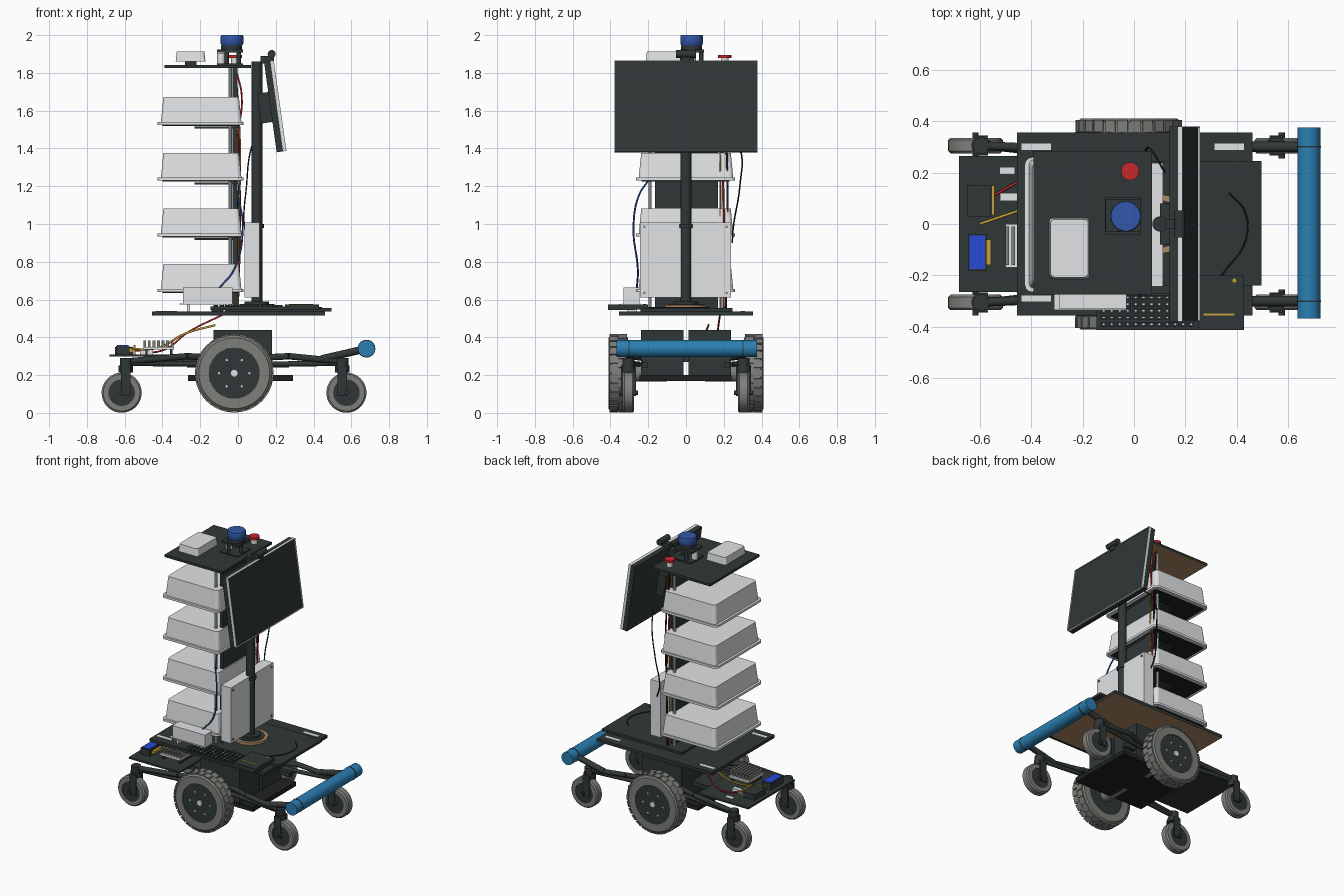
import bpy, bmesh, math
from mathutils import Vector, Matrix

cube = bpy.data.objects.get("Cube")
if cube:
    bpy.data.objects.remove(cube, do_unlink=True)


def material(name, r, g, b):
    m = bpy.data.materials.new(name)
    m.use_nodes = True
    m.diffuse_color = (r, g, b, 1)
    m.node_tree.nodes["Principled BSDF"].inputs["Base Color"].default_value = (r, g, b, 1)
    return m


DARK = material("charcoal", .029, .039, .037)
BLACK = material("black", .013, .015, .016)
LIGHT = material("light grey", .75, .77, .78)
TYRE = material("tyre grey", .21, .21, .195)
BLUE = material("sensor blue", .032, .095, .40)
CYAN = material("bumper blue", .024, .21, .45)
WOOD = material("wood brown", .42, .25, .125)
RED = material("red", .6, .02, .025)
YELLOW = material("yellow", .55, .36, .04)
VIVID = material("vivid blue", .02, .07, .68)


def finish(name, bm, *mats, smooth=False):
    bmesh.ops.recalc_face_normals(bm, faces=bm.faces)
    me = bpy.data.meshes.new(name)
    bm.to_mesh(me)
    bm.free()
    ob = bpy.data.objects.new(name, me)
    bpy.context.collection.objects.link(ob)
    for m in mats:
        me.materials.append(m)
    if smooth:
        bpy.ops.object.select_all(action='DESELECT')
        ob.select_set(True)
        bpy.context.view_layer.objects.active = ob
        bpy.ops.object.shade_smooth_by_angle(angle=math.radians(35))
    return ob


def box(name, xs, ys, zs, mat, bevel=0, taper=0, under=None):
    """Box from ranges; taper shrinks the top, under colours the lower face."""
    bm = bmesh.new()
    bmesh.ops.create_cube(bm, size=1)
    for v in bm.verts:
        c = [r[0] if k < 0 else r[1] for r, k in zip((xs, ys, zs), v.co)]
        if v.co.z > 0 and taper:
            c[0] -= taper * math.copysign(1, v.co.x)
            c[1] -= taper * math.copysign(1, v.co.y)
        v.co = c
    if bevel:
        edges = [e for e in bm.edges
                 if abs(e.verts[0].co.z - e.verts[1].co.z) > .5 * (zs[1] - zs[0])]
        bmesh.ops.bevel(bm, geom=edges, offset=bevel, segments=3, affect='EDGES', profile=.5)
    bm.normal_update()
    if under:
        for f in bm.faces:
            f.material_index = int(f.normal.z < -.5)
    return finish(name, bm, mat, *([under] if under else []))


def lathe(name, profile, origin, axis, mat, steps=40):
    """Spin (radius, height) points around an axis through origin."""
    bm = bmesh.new()
    vs = [bm.verts.new((r, 0, h)) for r, h in profile]
    es = [bm.edges.new(p) for p in zip(vs, vs[1:])]
    bmesh.ops.spin(bm, geom=vs + es, cent=(0, 0, 0), axis=(0, 0, 1),
                   angle=math.tau, steps=steps, use_merge=True)
    bmesh.ops.remove_doubles(bm, verts=bm.verts, dist=1e-5)
    turn = Vector((0, 0, 1)).rotation_difference(Vector(axis)).to_matrix().to_4x4()
    bm.transform(Matrix.Translation(origin) @ turn)
    return finish(name, bm, mat, smooth=True)


def rod(name, a, b, r, mat, steps=20):
    d = Vector(b) - Vector(a)
    return lathe(name, [(0, 0), (r, 0), (r, d.length), (0, d.length)], a, d.normalized(), mat, steps)


def wire(name, pts, r, mat):
    cu = bpy.data.curves.new(name, 'CURVE')
    cu.dimensions, cu.bevel_depth, cu.bevel_resolution, cu.resolution_u = '3D', r, 1, 6
    sp = cu.splines.new('BEZIER')
    sp.bezier_points.add(len(pts) - 1)
    for p, co in zip(sp.bezier_points, pts):
        p.co = co
        p.handle_left_type = p.handle_right_type = 'AUTO'
    tmp = bpy.data.objects.new(name + "_path", cu)
    me = bpy.data.meshes.new_from_object(tmp)
    bpy.data.objects.remove(tmp)
    ob = bpy.data.objects.new(name, me)
    bpy.context.collection.objects.link(ob)
    me.materials.clear()
    me.materials.append(mat)


def wheel(name, x, y, z, r, rim, w, side):
    """Tyre, dark rim and pale hub; side is the outward y direction."""
    h, c = w / 2, w * .15
    lathe(name + "_tyre", [(rim, -h), (r - c, -h), (r, -h + c), (r, h - c), (r - c, h), (rim, h),
                           (rim, -h)], (x, y, z), (0, 1, 0), TYRE, 48)
    rod(name + "_rim", (x, y - h * .85, z), (x, y + h * .85, z), rim, DARK, 40)
    rod(name + "_hub", (x, y, z), (x, y + side * h * 1.02, z), rim * .15, LIGHT)


def lugs(name, x, y, z, r, w, count):
    """Two staggered rows of tread blocks."""
    bm = bmesh.new()
    for i in range(count * 2):
        a = math.pi * i / count
        m = (Matrix.Translation((x, y + (i % 2 - .5) * w * .5, z)) @ Matrix.Rotation(a, 4, 'Y')
             @ Matrix.Translation((0, 0, r)) @ Matrix.Diagonal((.041, w * .48, .009, 1)))
        bmesh.ops.create_cube(bm, size=1, matrix=m)
    finish(name, bm, TYRE)


# Wheels, casters, frame arms
for s, side in ((1, "left"), (-1, "right")):
    y = .305 * s
    wheel(side + "_drive_wheel", -.02, .358 * s, .21, .203, .135, .104, s)
    lugs(side + "_tread", -.02, .358 * s, .21, .203, .094, 26)
    for i in range(6):
        a = math.tau * i / 6
        c = Vector((-.02 + .08 * math.cos(a), .39 * s, .21 + .08 * math.sin(a)))
        rod(side + "_wheel_bolt", c, c + Vector((0, .014 * s, 0)), .006, LIGHT, 8)
    rod(side + "_axle", (-.02, .1 * s, .21), (-.02, .33 * s, .21), .045, TYRE)
    for x, e, end in ((-.616, 1, "rear"), (.574, -1, "front")):
        n = side + "_" + end
        wheel(n + "_caster", x, y, .107, .106, .07, .06, s)
        top = x + .022 * e
        for k in (-1, 1):
            yk = y + k * .035
            box(n + "_fork", (top - .026, top + .026), (yk - .004, yk + .004), (.09, .24), DARK)
        rod(n + "_caster_axle", (x, y - .05, .107), (x, y + .05, .107), .012, DARK, 12)
        rod(n + "_fork_crown", (top, y, .215), (top, y, .25), .038, DARK)
        rod(n + "_swivel", (top, y, .23), (top, y, .29), .032, DARK)
        rod(n + "_upper_arm", (top, y, .272), (-.27 * e, .29 * s, .3), .017, DARK)
        rod(n + "_inner_arm", (-.27 * e, .29 * s, .3), (-.08 * e, .22 * s, .29), .017, DARK)
        rod(n + "_lower_arm", (top, y, .262), (-.1 * e, .25 * s, .258), .014, DARK)
    rod(side + "_bumper_arm", (.44, .3 * s, .285), (.68, .3 * s, .34), .02, DARK)
    rod(side + "_bumper_band", (.68, .298 * s, .34), (.68, .304 * s, .34), .047, DARK, 32)
    box(side + "_battery", (-.13, .18), sorted((.013 * s, .238 * s)), (.2, .44), DARK)
    box(side + "_frame_rail", (-.27, .27), sorted((.2 * s, .23 * s)), (.24, .27), DARK)
rod("bumper", (.68, -.368, .34), (.68, .375, .34), .045, CYAN, 32)
box("base_plate", (-.265, .29), (-.245, .24), (.168, .2), BLACK)

# Rear electronics board
box("electronics_board", (-.68, -.28), (-.265, .265), (.298, .31), DARK)
box("board_support", (-.4, -.1), (-.12, .12), (.27, .298), DARK)
box("blue_module_case", (-.645, -.574), (-.181, -.039), (.31, .355), DARK)
box("blue_module_top", (-.64, -.579), (-.175, -.045), (.355, .36), VIVID)
box("module_terminal", (-.574, -.556), (-.16, -.06), (.32, .34), YELLOW)
box("relay_block", (-.65, -.555), (.03, .15), (.31, .35), DARK)
box("terminal_strip", (-.553, -.543), (.035, .15), (.31, .36), YELLOW)
box("driver_board", (-.5, -.34), (-.17, .0), (.335, .35), LIGHT)
for x in (-.49, -.36):
    box("driver_board_leg", (x, x + .012), (-.16, -.01), (.31, .335), DARK)
for i in range(7):
    x = -.5 + i * .024
    box("heat_sink_fin", (x, x + .014), (-.16, -.01), (.35, .382), TYRE)
box("board_label", (-.52, -.465), (.195, .22), (.31, .314), LIGHT)
box("connector", (-.52, -.45), (.09, .12), (.31, .335), LIGHT)
wire("yellow_cable", [(-.6, 0, .34), (-.42, .06, .345), (-.28, .1, .42), (-.12, .12, .465)], .006, YELLOW)
wire("red_cable", [(-.55, .11, .33), (-.4, .18, .33), (-.26, .17, .43), (-.08, .18, .52)], .005, RED)

# Main deck with its wooden underside
box("deck", (-.455, .46), (-.355, .355), (.515, .536), DARK, under=WOOD)
box("deck_extension", (-.14, .495), (-.24, .245), (.538, .555), DARK)
for x, y in ((-.38, .3), (.37, .3), (-.38, -.29)):
    box("deck_label", (x - .058, x + .058), (y - .012, y + .012), (.536, .539), LIGHT)
box("keyboard_tray", (-.145, .428), (-.412, -.27), (.545, .562), DARK)
box("side_tray", (.25, .428), (-.412, -.2), (.548, .575), DARK)
box("tray_stripe", (.27, .39), (-.355, -.348), (.575, .5765), YELLOW)
rod("tray_dot", (.39, -.22, .575), (.39, -.22, .5765), .008, YELLOW, 12)
for row in range(5):
    for col in range(12):
        x, y = -.13 + col * .031, -.4 + row * .026
        box("key", (x, x + .025), (y, y + .02), (.562, .57), DARK)
        box("key_mark", (x + .009, x + .015), (y + .008, y + .013), (.57, .571), LIGHT)
box("power_box", (-.29, -.03), (-.33, -.245), (.58, .665), LIGHT)
box("power_box_lip", (-.31, -.03), (-.335, -.24), (.574, .58), LIGHT)
for x in (-.27, -.08):
    box("power_box_foot", (x, x + .015), (-.31, -.26), (.536, .574), LIGHT)
wire("deck_cable", [(.37, .12, .557), (.43, .05, .557), (.435, -.06, .557), (.34, -.2, .557)], .003, BLACK)

# Tray tower
for i in range(4):
    z = .64 + .295 * i
    box("tray_rim", (-.425, .03), (-.265, .26), (z, z + .016), LIGHT, bevel=.03)
    box("tray_body", (-.408, .018), (-.25, .25), (z + .016, z + .147), LIGHT, bevel=.02, taper=.013)
    box("tray_floor", (-.4, .0), (-.235, .23), (z - .006, z), BLACK)
    box("tray_bracket", (-.23, 0), (-.12, .12), (z - .02, z - .01), DARK)
box("tower_panel", (-.028, -.003), (-.165, .17), (.555, 1.826), DARK)
for y in (-.19, .19):
    rod("tower_rod", (-.042, y, .536), (-.042, y, 1.826), .009, LIGHT, 10)

# Control cabinet and mast
box("cabinet", (.035, .113), (-.243, .238), (.61, 1.008), LIGHT)
for y in (-.22, .215):
    for z in (.635, .985):
        rod("cabinet_screw", (.11, y, z), (.119, y, z), .007, TYRE, 10)
rod("turntable_ring", (.1, 0, .55), (.1, 0, .572), .115, WOOD, 40)
rod("turntable_cover", (.1, 0, .572), (.1, 0, .576), .092, DARK, 40)
rod("mast_foot", (.1, 0, .57), (.1, 0, .59), .065, DARK, 32)
rod("mast", (.1, 0, .57), (.1, 0, 1.86), .029, DARK, 24)
rod("mast_collar", (.1, 0, .98), (.1, 0, 1.0), .037, DARK, 24)

# Tilted monitor with a pale rim and dark screen
tilt = Matrix.Translation((.197, 0, 1.623)) @ Matrix.Rotation(math.radians(-8), 4, 'Y')
parts = [box("monitor_back", (-.026, .008), (-.379, .379), (-.242, .242), DARK),
         box("monitor_screen", (.008, .018), (-.376, .376), (-.239, .239), DARK),
         box("monitor_mount", (-.085, -.026), (-.08, .08), (-.08, .08), DARK)]
for k in (-1, 1):
    parts.append(box("monitor_side_rim", (.008, .026), sorted((.376 * k, .379 * k)), (-.242, .242), LIGHT))
    parts.append(box("monitor_cross_rim", (.008, .026), (-.379, .379), sorted((.239 * k, .242 * k)), LIGHT))
for p in parts:
    p.data.transform(tilt)
rod("camera_body", (.178, -.052, 1.9), (.178, .052, 1.9), .021, DARK)
box("camera_stand", (.12, .19), (-.02, .02), (1.85, 1.89), DARK)

# Top board with router, scanner and stop button
box("top_board", (-.39, .07), (-.275, .283), (1.825, 1.842), DARK, under=WOOD)
box("router", (-.33, -.172), (-.213, .024), (1.86, 1.912), LIGHT, bevel=.015, taper=.006)
box("router_foot", (-.28, -.22), (-.15, -.04), (1.842, 1.86), DARK)
box("scanner_plate", (-.112, .026), (-.04, .105), (1.842, 1.85), DARK)
rod("scanner_puck", (-.09, .03, 1.85), (-.09, .03, 1.905), .022, LIGHT)
for x, y in ((-.06, -.02), (-.06, .08), (.005, .03)):
    rod("scanner_post", (x, y, 1.85), (x, y, 1.915), .012, DARK, 12)
box("scanner_shelf", (-.11, .026), (-.03, .095), (1.908, 1.924), DARK)
rod("scanner_base", (-.035, .03, 1.92), (-.035, .03, 1.945), .056, DARK, 32)
lathe("scanner_head", [(0, 0), (.052, 0), (.06, .012), (.06, .052), (.057, .058), (0, .058)],
      (-.032, .03, 1.942), (0, 0, 1), BLUE, 36)
rod("stop_button_stem", (-.015, .205, 1.842), (-.015, .205, 1.878), .021, LIGHT)
rod("stop_button", (-.015, .205, 1.878), (-.015, .205, 1.895), .035, RED, 28)

# Loose cables
wire("blue_cable", [(-.02, -.2, 1.23), (.0, -.25, 1.15), (.025, -.278, .98), (-.02, -.255, .76), (-.1, -.26, .66)], .005, BLUE)
wire("screen_cable", [(.12, .2, 1.5), (.07, .285, 1.4), (.045, .285, 1.2), (.035, .25, .98), (.06, .245, .9)], .004, BLACK)
wire("red_tower_cable", [(-.015, .205, 1.83), (.02, .2, 1.68), (0, .19, 1.45), (.012, .2, 1.1), (0, .2, .54)], .005, RED)
wire("yellow_tower_cable", [(-.01, .17, 1.8), (.012, .18, 1.4), (.005, .18, 1), (0, .18, .54)], .004, YELLOW)
wire("black_tower_cable", [(-.02, .2, 1.83), (.01, .215, 1.4), (0, .22, 1), (0, .21, .54)], .006, BLACK)
